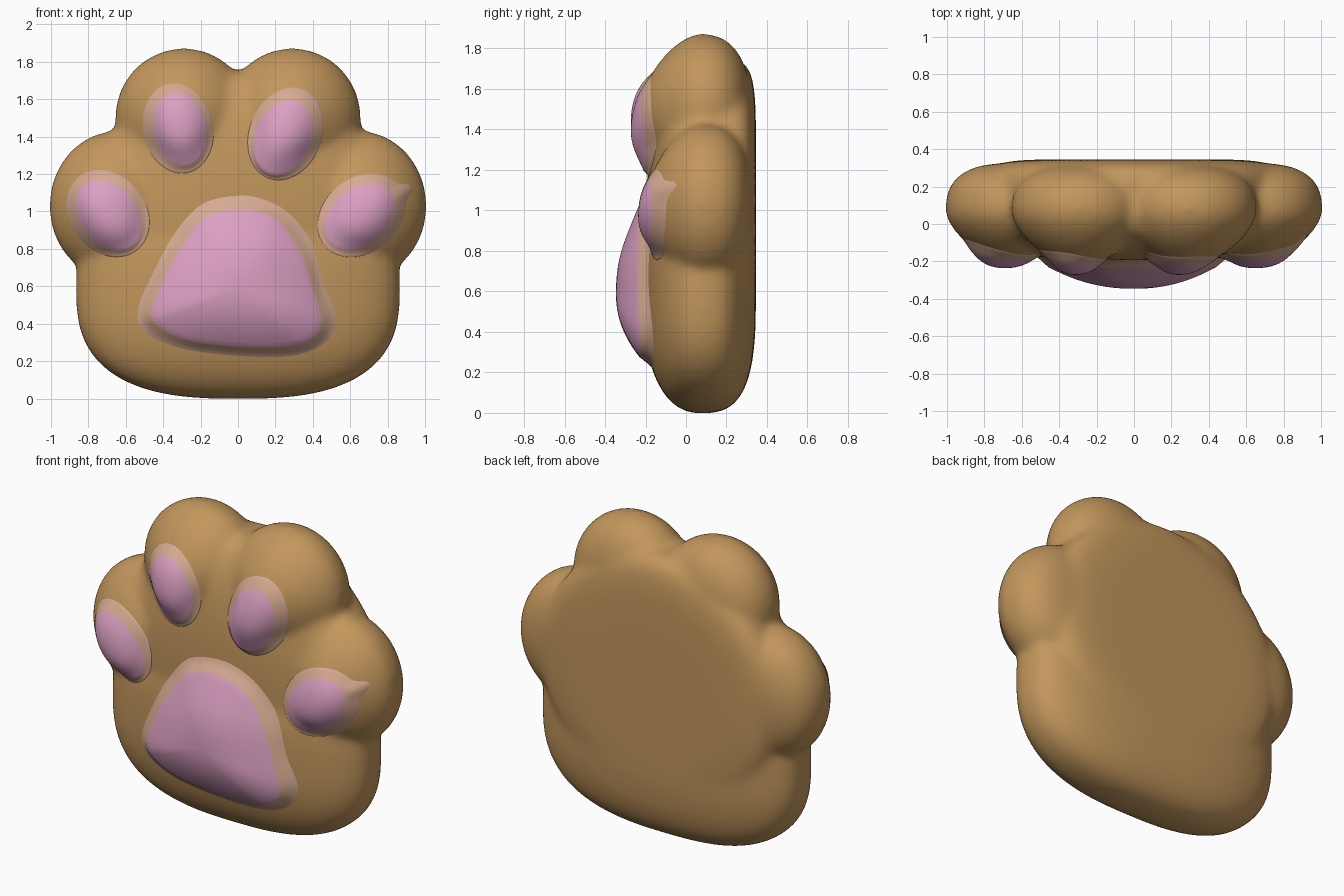
import bpy, bmesh, math
from mathutils import Vector
from mathutils.bvhtree import BVHTree

if "Cube" in bpy.data.objects:
    bpy.data.objects.remove(bpy.data.objects["Cube"])


def material(name, rgb):
    m = bpy.data.materials.new(name)
    lin = [((c / 255 + 0.055) / 1.055) ** 2.4 for c in rgb]
    m.diffuse_color = (*lin, 1)
    m.use_nodes = True
    m.node_tree.nodes["Principled BSDF"].inputs["Base Color"].default_value = m.diffuse_color
    return m


BROWN = material("brown fur", (194, 150, 92))
PINK = material("pink pad", (220, 160, 194))
BLEND = material("pale pad rim", (214, 170, 146))
Y0 = 0.07  # depth of the widest outline


def add_pebble(bm, cx, cz, rx, rz, front, back, n=2.0, mf=2.0, mb=2.7, tilt=0):
    """Rounded lump: outline exponent n, front and back fullness mf and mb."""
    verts = bmesh.ops.create_uvsphere(bm, u_segments=96, v_segments=48, radius=1)["verts"]
    c, s = math.cos(math.radians(tilt)), math.sin(math.radians(tilt))
    for v in verts:
        x, z, y = v.co
        m = mf if y < 0 else mb
        k = ((abs(x) ** n + abs(z) ** n) ** (m / n) + abs(y) ** m) ** (-1 / m)
        x, z = x * k * rx, z * k * rz
        y *= k * (front if y < 0 else back)
        v.co = (cx + x * c - z * s, Y0 + y, cz + x * s + z * c)


# Paw body: palm, core and four toes melted together
bm = bmesh.new()
add_pebble(bm, 0, 0.585, 0.866, 0.587, 0.285, 0.275, n=2.7, mf=2.3, mb=3)
add_pebble(bm, 0, 0.98, 0.81, 0.77, 0.265, 0.276, mf=2.4, mb=7)
for side in (-1, 1):
    add_pebble(bm, side * 0.29, 1.5, 0.367, 0.373, 0.30, 0.25, mf=1.6, mb=2.4)
    add_pebble(bm, side * 0.655, 1.035, 0.353, 0.395, 0.275, 0.255, mf=1.6, mb=2.6, tilt=side * 4)
bmesh.ops.recalc_face_normals(bm, faces=bm.faces)
mesh = bpy.data.meshes.new("paw_body")
bm.to_mesh(mesh)
bm.free()
body = bpy.data.objects.new("paw_body", mesh)
bpy.context.collection.objects.link(body)
bpy.context.view_layer.objects.active = body
body.select_set(True)
remesh = body.modifiers.new("melt", "REMESH")
remesh.mode, remesh.voxel_size = "VOXEL", 0.018
soften = body.modifiers.new("soften", "SMOOTH")
soften.factor, soften.iterations = 0.5, 24
for name in ("melt", "soften"):
    bpy.ops.object.modifier_apply(modifier=name)
body.data.materials.clear()
body.data.materials.append(BROWN)
for p in body.data.polygons:
    p.use_smooth = True
    p.material_index = 0

bm = bmesh.new()
bm.from_mesh(body.data)
surface = BVHTree.FromBMesh(bm)
bm.free()


def body_y(x, z):
    hit = surface.ray_cast(Vector((x, -2, z)), Vector((0, 1, 0)))[0]
    return hit.y if hit else Y0


def ellipse(cx, cz, rx, rz, tilt, tail=0, count=72):
    pts, t = [], math.radians(tilt)
    for i in range(count):
        a = 2 * math.pi * i / count
        k = 1 + tail * math.exp(-((a - math.radians(76)) / 0.17) ** 2)
        x, z = k * rx * math.cos(a), k * rz * math.sin(a)
        pts.append(Vector((cx + x * math.cos(t) - z * math.sin(t),
                           cz + x * math.sin(t) + z * math.cos(t))))
    return pts


def smooth_loop(points, steps=5):
    p, out = [Vector(q) for q in points], []
    for i in range(len(p)):
        a, b, c, d = (p[(i + j) % len(p)] for j in (-1, 0, 1, 2))
        for s in range(steps):
            t = s / steps
            out.append(0.5 * (2 * b + (c - a) * t + (2 * a - 5 * b + 4 * c - d) * t * t
                              + (3 * b - a - 3 * c + d) * t ** 3))
    return out


def add_pad(name, centre, inner, outer, top, dome=0.04):
    """Cushion blending from the body up to depth top: pink inside, pale rim outside."""
    centre, count = Vector(centre), len(inner)
    bm = bmesh.new()
    n_in, n_out, edge = 12, 6, 0.78

    def vert(p, u, lift=0.004):
        w = max(0, 1 - u ** 2.3) ** 1.3
        y = body_y(p.x, p.y) * (1 - w) + (top + dome * u * u) * w
        return bm.verts.new((p.x, y - lift, p.y))

    mid = vert(centre, 0)
    rings = [[vert(centre.lerp(q, k / n_in), edge * k / n_in) for q in inner]
             for k in range(1, n_in + 1)]
    rings += [[vert(a.lerp(b, k / n_out), edge + (1 - edge) * k / n_out)
               for a, b in zip(inner, outer)] for k in range(1, n_out + 1)]
    # sunk border tucks the rim into the body
    rings.append([vert(centre.lerp(b, 1.04), 1, -0.004) for b in outer])
    for i in range(count):
        bm.faces.new((mid, rings[0][i], rings[0][(i + 1) % count]))
    for k in range(len(rings) - 1):
        for i in range(count):
            j = (i + 1) % count
            f = bm.faces.new((rings[k][i], rings[k + 1][i], rings[k + 1][j], rings[k][j]))
            f.material_index = 0 if k < n_in - 1 else 1
    bmesh.ops.recalc_face_normals(bm, faces=bm.faces)
    bm.normal_update()
    if mid.normal.y > 0:
        bmesh.ops.reverse_faces(bm, faces=bm.faces)
    for f in bm.faces:
        f.smooth = True
    me = bpy.data.meshes.new(name)
    bm.to_mesh(me)
    bm.free()
    me.materials.append(PINK)
    me.materials.append(BLEND)
    bpy.context.collection.objects.link(bpy.data.objects.new(name, me))


# Toe pads: pink ellipse, rim ellipse, front depth
add_pad("inner_toe_pad_left", (-0.31, 1.44), ellipse(-0.31, 1.44, 0.137, 0.199, 12),
        ellipse(-0.32, 1.445, 0.183, 0.238, 12), -0.268)
add_pad("inner_toe_pad_right", (0.24, 1.395), ellipse(0.24, 1.395, 0.147, 0.209, -22),
        ellipse(0.255, 1.415, 0.19, 0.25, -22), -0.268)
add_pad("outer_toe_pad_left", (-0.69, 0.975), ellipse(-0.69, 0.98, 0.147, 0.209, 38),
        ellipse(-0.695, 0.99, 0.198, 0.245, 38), -0.232)
add_pad("outer_toe_pad_right", (0.65, 0.975), ellipse(0.65, 0.975, 0.148, 0.21, -50),
        ellipse(0.66, 0.98, 0.196, 0.25, -50, tail=0.24), -0.232)

# Palm pad: rounded triangle
palm_pink = [(0, 1.01), (-.17, .97), (-.28, .84), (-.39, .65), (-.46, .46), (-.41, .38),
             (-.25, .31), (0, .28), (.25, .28), (.38, .31), (.44, .41), (.40, .58),
             (.33, .78), (.24, .92), (.13, .99)]
palm_rim = [(0, 1.075), (-.19, 1.03), (-.33, .88), (-.44, .68), (-.525, .48), (-.49, .36),
            (-.30, .275), (0, .235), (.28, .235), (.45, .30), (.515, .43), (.45, .61),
            (.39, .82), (.28, .97), (.15, 1.05)]
add_pad("palm_pad", (0, 0.59), smooth_loop(palm_pink), smooth_loop(palm_rim), -0.342, 0.05)
